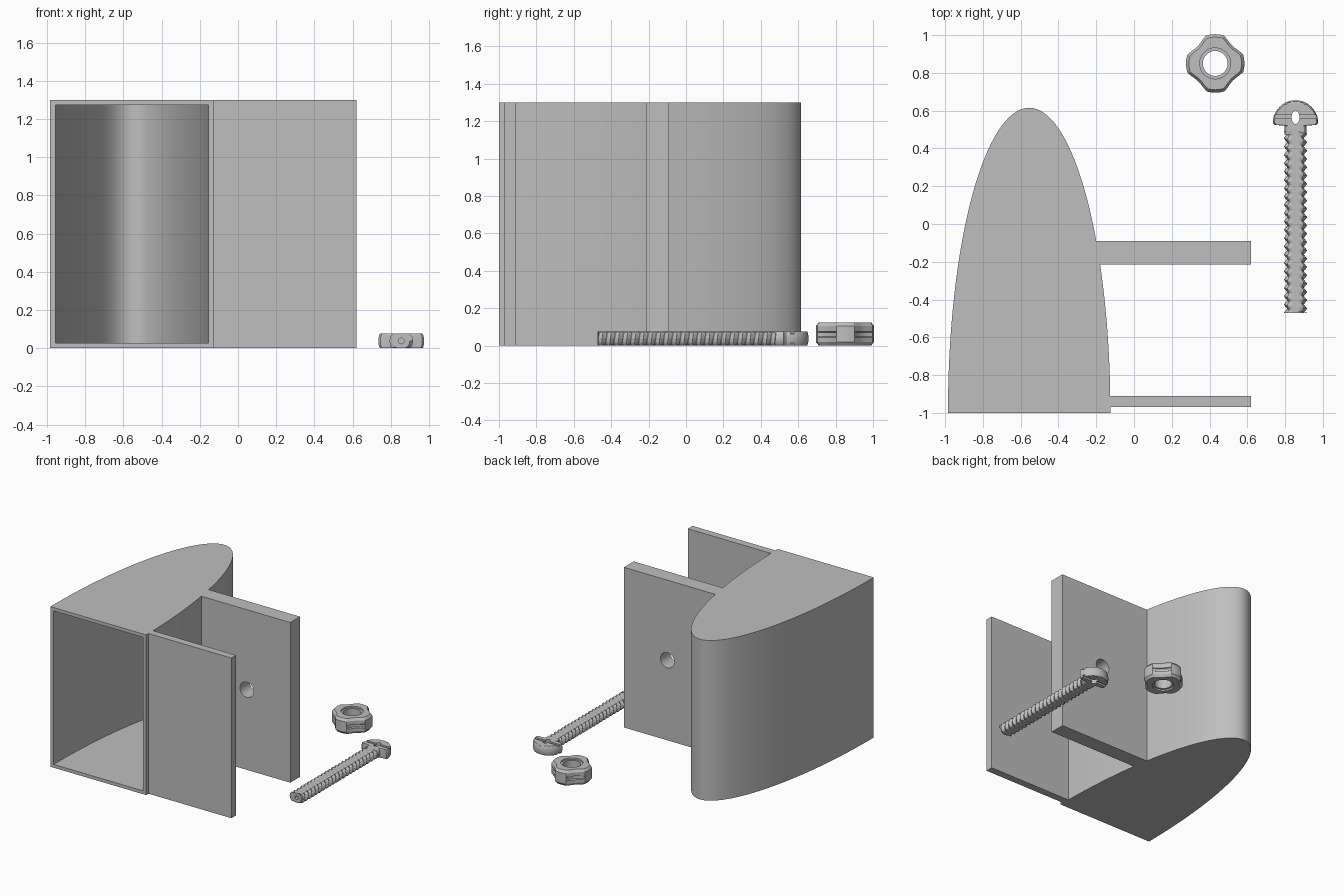
import bpy, bmesh
from math import sin, cos, pi, radians

cube = bpy.data.objects.get("Cube")
if cube:
    bpy.data.objects.remove(cube, do_unlink=True)

GREY = (0.52, 0.52, 0.52, 1)
grey = bpy.data.materials.new("plain_grey")
grey.use_nodes = True
grey.diffuse_color = GREY
grey.node_tree.nodes["Principled BSDF"].inputs["Base Color"].default_value = GREY


def finish(name, bm):
    bmesh.ops.remove_doubles(bm, verts=bm.verts, dist=1e-5)
    bmesh.ops.dissolve_degenerate(bm, edges=bm.edges, dist=1e-5)
    bmesh.ops.recalc_face_normals(bm, faces=bm.faces)
    mesh = bpy.data.meshes.new(name)
    bm.to_mesh(mesh)
    bm.free()
    mesh.materials.append(grey)
    ob = bpy.data.objects.new(name, mesh)
    bpy.context.collection.objects.link(ob)
    return ob


def loft(name, rings):
    """Skin closed rings of equal length and cap both ends."""
    bm = bmesh.new()
    rows = [[bm.verts.new(p) for p in ring] for ring in rings]
    n = len(rows[0])
    for a, b in zip(rows, rows[1:]):
        for j in range(n):
            k = (j + 1) % n
            bm.faces.new((a[j], a[k], b[k], b[j]))
    bm.faces.new(rows[0])
    bm.faces.new(rows[-1])
    return finish(name, bm)


def prism(name, outline, z0, z1):
    return loft(name, [[(x, y, z) for x, y in outline] for z in (z0, z1)])


def box(name, x0, x1, y0, y1, z0, z1):
    return prism(name, [(x0, y0), (x1, y0), (x1, y1), (x0, y1)], z0, z1)


def activate(ob):
    bpy.ops.object.select_all(action='DESELECT')
    ob.select_set(True)
    bpy.context.view_layer.objects.active = ob


def cut(ob, cutter):
    activate(ob)
    mod = ob.modifiers.new("cut", 'BOOLEAN')
    mod.operation, mod.solver, mod.object = 'DIFFERENCE', 'EXACT', cutter
    bpy.ops.object.modifier_apply(modifier=mod.name)
    bpy.data.objects.remove(cutter, do_unlink=True)


def smooth(ob, angle=30):
    activate(ob)
    bpy.ops.object.shade_smooth_by_angle(angle=radians(angle))


def arch(a, b, n=64):
    """Half ellipse standing on the front line, pointing back."""
    return [(-0.555 + a * cos(pi * i / n), -1 + b * sin(pi * i / n)) for i in range(n + 1)]


def rod(name, x, y0, y1, z, r, n=32):
    return loft(name, [[(x + r * cos(2 * pi * i / n), y, z + r * sin(2 * pi * i / n))
                        for i in range(n)] for y in (y0, y1)])


def upright(name, x, y, rx, ry, z0, z1, n=32):
    return prism(name, [(x + rx * cos(2 * pi * i / n), y + ry * sin(2 * pi * i / n))
                        for i in range(n)], z0, z1)


# Hollow arch-shaped holder, open at the front
H = 1.3
holder = prism("holder_shell", arch(0.43, 1.615), 0, H)
inner = arch(0.4, 1.585)
cavity = [(inner[0][0], -1.1)] + inner + [(inner[-1][0], -1.1)]
cut(holder, prism("cavity_cutter", cavity, 0.027, H - 0.027))
smooth(holder)

# Two clamp plates, the rear one drilled for the screw
box("front_clamp_plate", -0.15, 0.62, -0.97, -0.91, 0, H)
rear_plate = box("rear_clamp_plate", -0.2, 0.62, -0.215, -0.09, 0, H)
cut(rear_plate, rod("hole_cutter", 0.23, -0.4, 0.1, 0.65, 0.062))
smooth(rear_plate)

# Flat-sided screw lying along y
SX, HALF = 0.855, 0.038


def on_screw(r, t, y):
    z = max(-HALF, min(HALF, r * sin(t)))
    return (SX + r * cos(t), y, HALF + z)


# Helical thread, alternating root and crest rows
START, END, PITCH, N = -0.47, 0.49, 0.044, 16
bm = bmesh.new()
rows = []
for i in range(-2, int(2 * (END - START) / PITCH) + 2):
    r = 0.062 if i % 2 else 0.044
    rows.append([bm.verts.new(on_screw(r, 2 * pi * j / N, max(START, min(
        END, START + PITCH * (i / 2 + j / N))))) for j in range(N + 1)])
for a, b in zip(rows, rows[1:]):
    for j in range(N):
        bm.faces.new((a[j], a[j + 1], b[j + 1], b[j]))
finish("screw_thread", bm)

# Solid core closes the ends of the thread, with a pilot hole in the tip
core = loft("screw_core", [[on_screw(0.045, 2 * pi * j / N, y) for j in range(N)]
                           for y in (START - 0.002, END)])
cut(core, rod("pilot_cutter", SX, -0.6, -0.4, HALF, 0.015, 12))

# Domed head and neck, clipped flat on top and bottom
profile = [(0.058, 0.475), (0.058, 0.52), (0.11, 0.525), (0.12, 0.535)]
profile += [(0.12 * cos(i * pi / 20), 0.535 + 0.12 * sin(i * pi / 20)) for i in range(1, 10)]
profile.append((0.004, 0.655))
head = loft("screw_head", [[on_screw(r, 2 * pi * j / 48, y) for j in range(48)]
                           for r, y in profile])
for z0, z1 in ((-0.02, 0.014), (2 * HALF - 0.014, 0.1)):
    cut(head, box("slot_cutter", 0.7, 1.0, 0.558, 0.578, z0, z1))
cut(head, upright("eye_cutter", SX, 0.565, 0.021, 0.035, -0.1, 0.2))
smooth(head)

# Four-lobed nut: wide lobes with scooped corners and a grooved waist
NX, NY, R = 0.43, 0.85, 0.155


def nut_ring(scale, z, waist=1.0):
    ring = []
    for q in range(4):
        for k in range(-2, 8):
            t = q * pi / 2 + radians(9 * k + 1)
            scoop = max(0, sin(pi * (k - 2) / 6)) if k > 2 else 0
            r = R * scale * (1 - 0.16 * scoop) * (waist if k > 2 else 1)
            ring.append((NX + r * cos(t), NY + r * sin(t), z))
    return ring


nut = loft("lobed_nut", [nut_ring(0.9, 0), nut_ring(1, 0.02), nut_ring(1, 0.045),
                         nut_ring(1, 0.05, 0.92), nut_ring(1, 0.07, 0.92),
                         nut_ring(1, 0.075), nut_ring(1, 0.105), nut_ring(0.9, 0.125)])
cut(nut, upright("bore_cutter", NX, NY, 0.066, 0.066, -0.1, 0.3))
for z0, z1 in ((-0.1, 0.012), (0.113, 0.3)):
    cut(nut, upright("rim_cutter", NX, NY, 0.082, 0.082, z0, z1))
smooth(nut)
